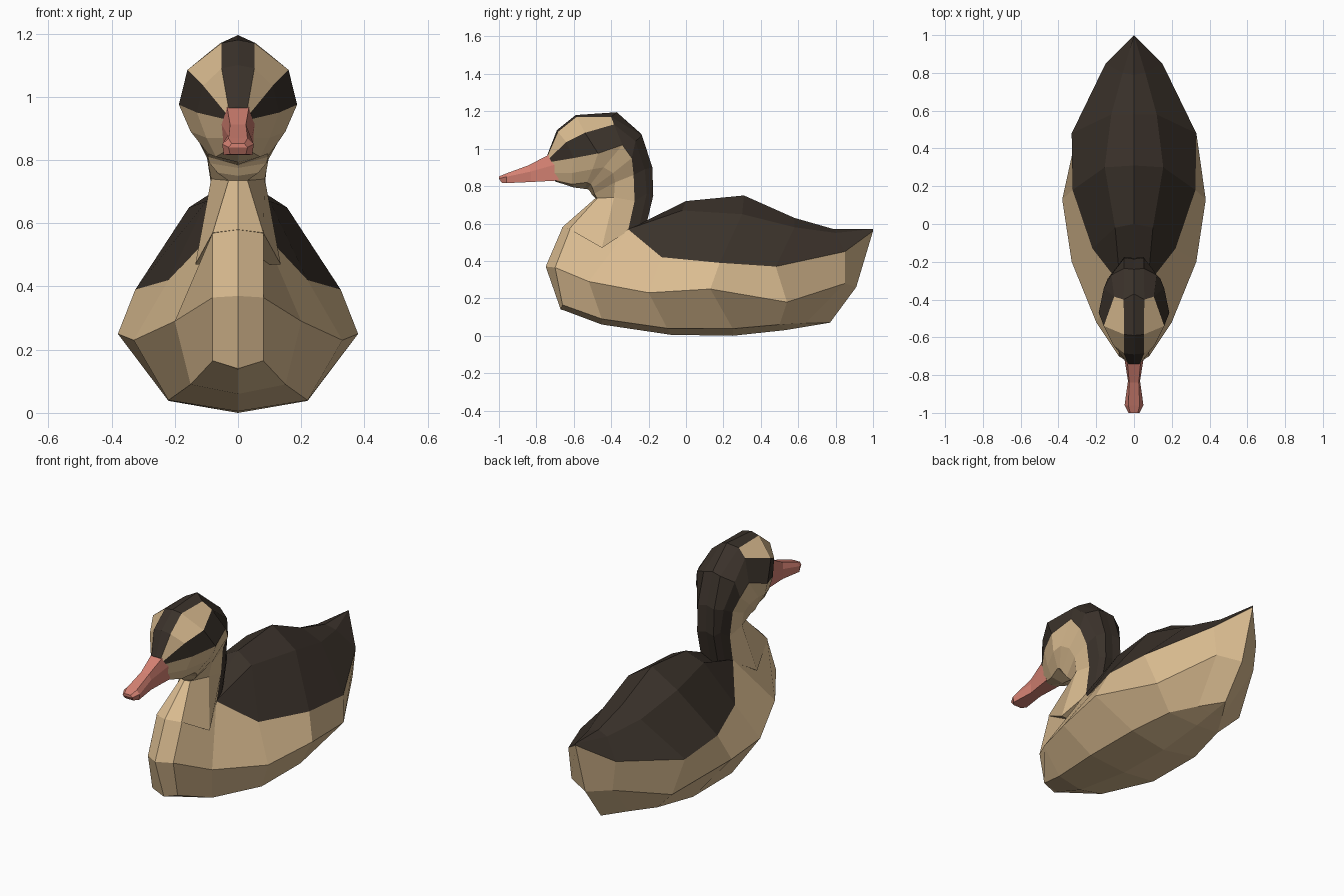
import bpy, bmesh


def material(name, rgb):
    m = bpy.data.materials.new(name)
    m.diffuse_color = (*rgb, 1)
    return m


MATS = [material("tan_down", (0.70, 0.50, 0.28)),
        material("dark_brown_down", (0.042, 0.031, 0.023)),
        material("pink_bill", (0.66, 0.22, 0.17))]
TAN, DARK, PINK = 0, 1, 2


def shift(rail, x, dy=0, dz=0):
    """Copy a rail to a constant x, nudged in y and z."""
    return [(x, p[1] + dy, p[2] + dz) for p in rail]


def loft(name, rails, colour):
    """Skin right-hand rails (first and last on x = 0) into a symmetric closed shell.
    colour(band, station) gives each face's material."""
    bm = bmesh.new()
    m = len(rails)
    ring = rails + [[(-x, y, z) for x, y, z in r] for r in rails[-2:0:-1]]
    n = len(ring)
    v = [[bm.verts.new(p) for p in r] for r in ring]
    last = len(rails[0]) - 1
    for k in range(n):
        band = k if k < m - 1 else n - 1 - k
        for s in range(last):
            f = bm.faces.new((v[k][s], v[(k + 1) % n][s], v[(k + 1) % n][s + 1], v[k][s + 1]))
            f.material_index = colour(band, s)
    # end caps, bridged from side to side (not where the rails already meet at x = 0)
    for s in (0, last):
        if all(r[s][0] == 0 for r in rails):
            continue
        for j in range(m - 1):
            quad = [v[j][s], v[j + 1][s], v[n - j - 1][s], v[(n - j) % n][s]]
            f = bm.faces.new(list(dict.fromkeys(quad)))
            f.material_index = colour(j, min(s, last - 1))
    bmesh.ops.remove_doubles(bm, verts=bm.verts, dist=0.0005)
    bmesh.ops.dissolve_degenerate(bm, edges=bm.edges, dist=0.0005)
    bmesh.ops.recalc_face_normals(bm, faces=bm.faces)
    mesh = bpy.data.meshes.new(name)
    bm.to_mesh(mesh)
    bm.free()
    for mat in MATS:
        mesh.materials.append(mat)
    ob = bpy.data.objects.new(name, mesh)
    bpy.context.collection.objects.link(ob)
    return ob


# Body: rails run from breast ridge to tail tip
keel = [(0, -.67, .14), (0, -.65, .135), (0, -.45, .06), (0, -.08, .005), (0, .25, 0),
        (0, .53, .03), (0, .65, .05), (0, .77, .07)]
chine = [(0, -.67, .14), (.08, -.66, .165), (.15, -.45, .09), (.22, -.10, .04), (.22, .25, .038),
         (.17, .50, .06), (.085, .64, .068), (0, .77, .07)]
waist = [(0, -.75, .37), (.08, -.70, .365), (.20, -.52, .29), (.33, -.20, .23), (.38, .13, .25),
         (.29, .54, .18), (.13, .85, .28), (0, .91, .26)]
wing = [(0, -.66, .58), (.08, -.62, .57), (.08, -.31, .57), (.22, -.13, .42), (.325, .18, .39),
        (.33, .48, .37), (.15, .85, .45), (0, 1, .56)]
shoulder = [(0, -.61, .62), (.06, -.58, .62), (.075, -.30, .573), (.10, -.02, .67),
            (.155, .30, .65), (.12, .58, .58), (.06, .80, .55), (0, 1, .57)]
spine = [(0, -.61, .62), (0, -.58, .62), (0, -.24, .57), (0, 0, .72), (0, .31, .75),
         (0, .58, .63), (0, .79, .57), (0, 1, .57)]
loft("body", [keel, chine, waist, wing, shoulder, spine],
     lambda band, s: DARK if band >= 3 and s >= 2 else TAN)

# Head and neck: rails run from bill over the head and down the neck
crown = [(0, -.74, .97), (0, -.69, 1.10), (0, -.59, 1.18), (0, -.37, 1.195),
         (0, -.24, 1.08), (0, -.185, .91), (0, -.18, .76), (0, -.23, .55)]
crown_edge = shift(crown, .052, .005, -.01)
crown_edge[0] = (.03, -.74, .965)
crown_edge[3] = (.055, -.40, 1.17)
stripe_top = [(.04, -.73, .95), (.11, -.64, 1.035), (.16, -.54, 1.085), (.105, -.385, 1.13),
              (.12, -.27, 1.04), (.085, -.22, .89), (.07, -.21, .76), (.07, -.26, .54)]
stripe_bottom = [(.045, -.72, .93), (.13, -.60, .95), (.187, -.47, .975), (.16, -.34, 1.02),
                 (.14, -.29, .95), (.10, -.28, .86), (.085, -.275, .72), (.08, -.31, .56)]
cheek = [(.045, -.71, .87), (.10, -.61, .87), (.15, -.50, .89), (.15, -.44, .90),
         (.13, -.39, .87), (.10, -.38, .82), (.085, -.385, .74), (.135, -.45, .47)]
chin_edge = [(.035, -.70, .83), (.07, -.61, .81), (.095, -.53, .82), (.095, -.51, .81),
             (.09, -.50, .79), (.065, -.49, .76), (.03, -.475, .735), (.08, -.625, .57)]
chin = [(0, -.70, .825), (0, -.60, .793), (0, -.54, .785), (0, -.525, .783),
        (0, -.515, .775), (0, -.50, .75), (0, -.485, .735), (0, -.662, .58)]
loft("head_and_neck",
     [crown, crown_edge, stripe_top, stripe_bottom, cheek, chin_edge, chin],
     lambda band, s: TAN if band >= 3 or (band == 1 and s < 3) else DARK)

# Bill: rails run from face to tip
bill_top = [(.035, -.73, .97), (.025, -.84, .912), (.03, -.96, .868), (.02, -1, .852)]
bill_side = [(.053, -.70, .915), (.032, -.83, .878), (.05, -.96, .85), (.03, -1, .84)]
bill_low = [(.047, -.68, .83), (.032, -.83, .822), (.045, -.96, .816), (.025, -.985, .818)]
loft("bill", [shift(bill_top, 0), bill_top, bill_side, bill_low, shift(bill_low, 0)],
     lambda band, s: PINK)
